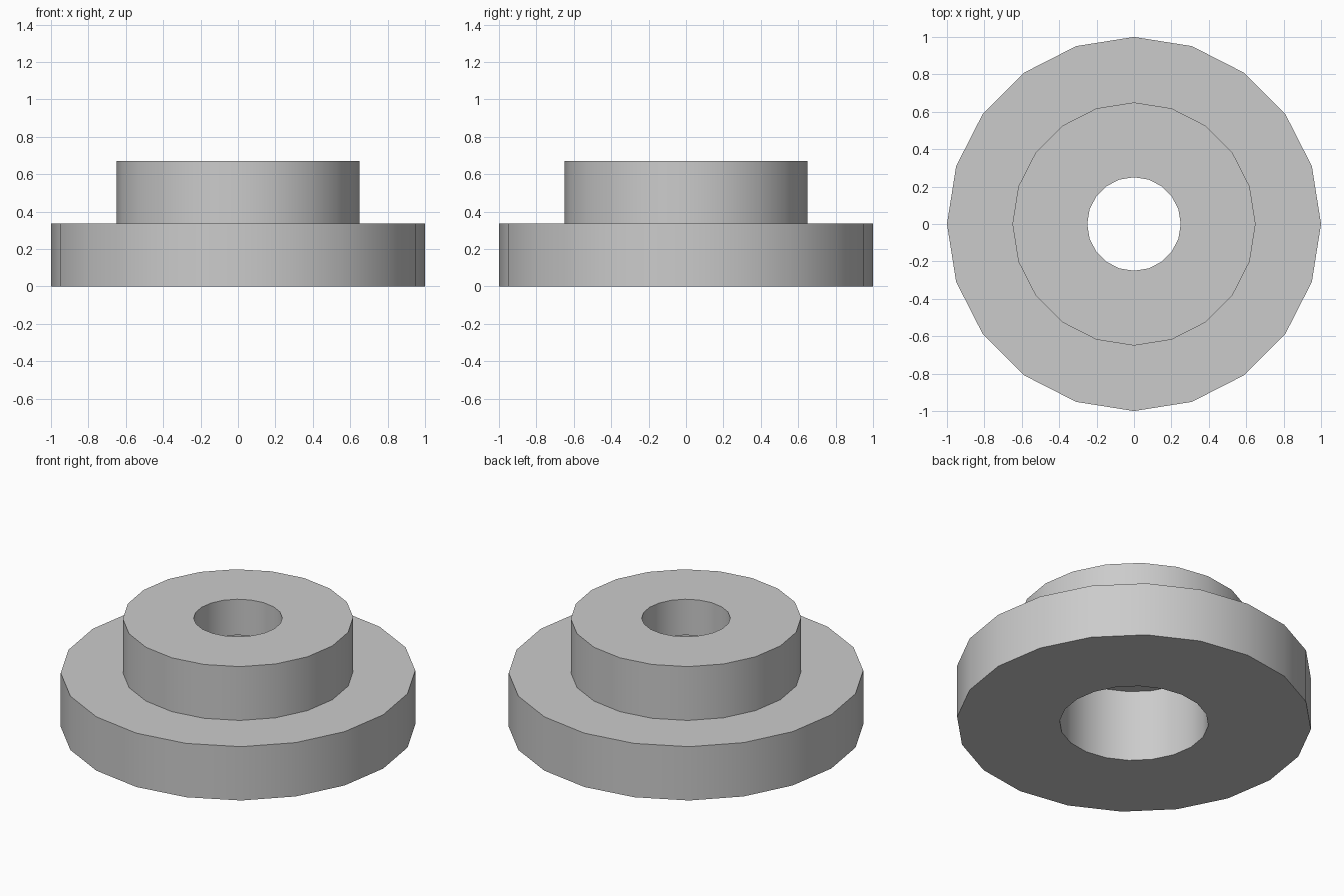
import bpy, bmesh, math

cube = bpy.data.objects.get("Cube")
if cube:
    bpy.data.objects.remove(cube, do_unlink=True)

SIDES = 20

# Plain grey material
grey = bpy.data.materials.new("plain_grey")
grey.use_nodes = True
colour = (0.6, 0.6, 0.6, 1)
grey.diffuse_color = colour
grey.node_tree.nodes["Principled BSDF"].inputs["Base Color"].default_value = colour


def lathe(name, profile):
    """Revolve a closed (radius, height) profile around the z axis."""
    bm = bmesh.new()
    rings = []
    for i in range(SIDES):
        a = math.tau * i / SIDES
        rings.append([bm.verts.new((r * math.cos(a), r * math.sin(a), z)) for r, z in profile])
    for i, ring in enumerate(rings):
        following = rings[(i + 1) % SIDES]
        for j in range(len(profile)):
            k = (j + 1) % len(profile)
            bm.faces.new((ring[j], following[j], following[k], ring[k]))
    bmesh.ops.recalc_face_normals(bm, faces=bm.faces)
    mesh = bpy.data.meshes.new(name)
    bm.to_mesh(mesh)
    bm.free()
    mesh.materials.append(grey)
    obj = bpy.data.objects.new(name, mesh)
    bpy.context.collection.objects.link(obj)
    bpy.ops.object.select_all(action='DESELECT')
    obj.select_set(True)
    bpy.context.view_layer.objects.active = obj
    bpy.ops.object.shade_smooth_by_angle(angle=math.radians(30))
    return obj


# Flange, raised boss, top bore and wider counterbore underneath
lathe("flanged_bushing", [
    (0.42, 0), (1, 0), (1, 0.335), (0.65, 0.335),
    (0.65, 0.67), (0.25, 0.67), (0.25, 0.447), (0.42, 0.447),
])
